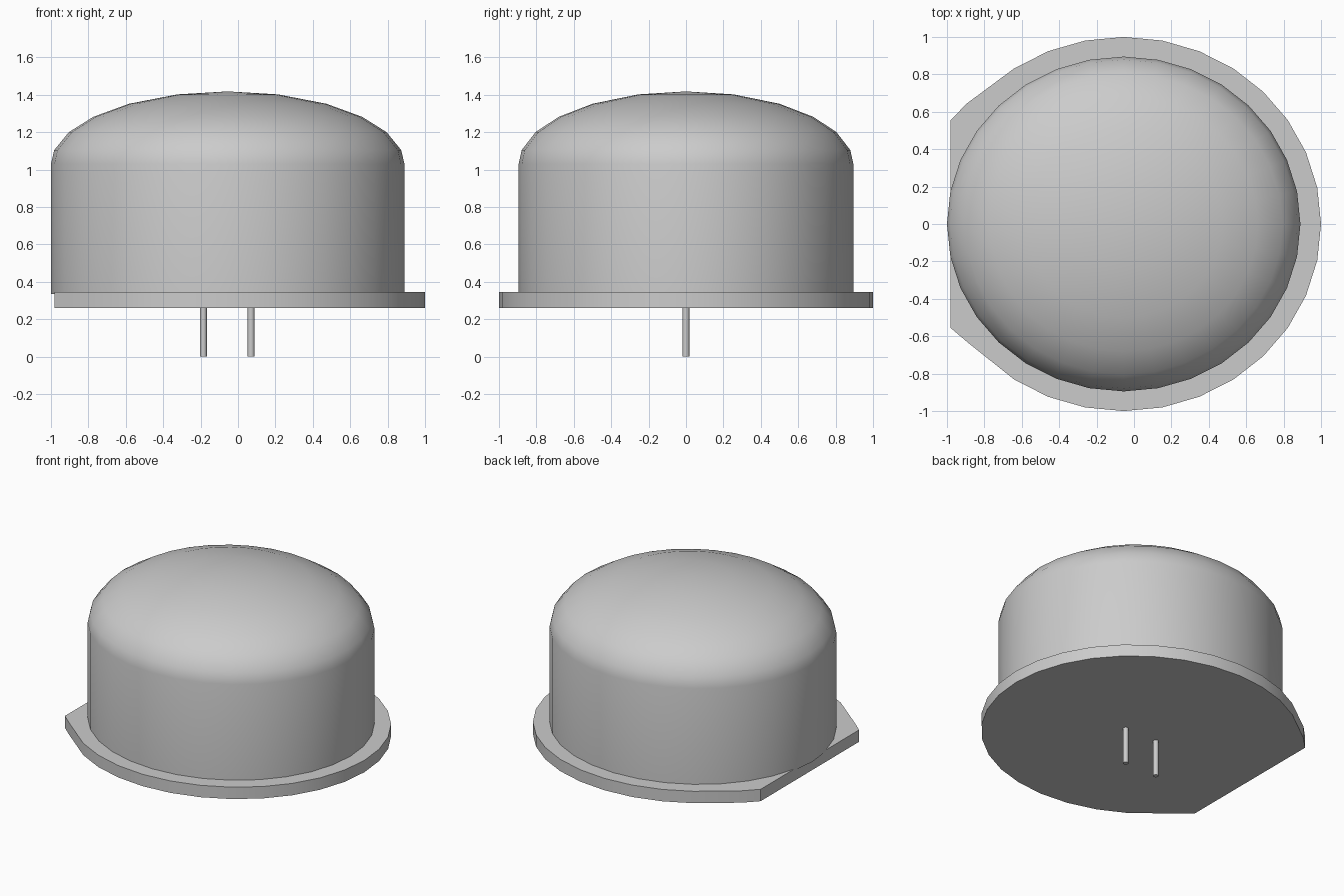
import bpy
import bmesh
import math

cube = bpy.data.objects.get("Cube")
if cube:
    bpy.data.objects.remove(cube, do_unlink=True)

CX = -0.055      # shared axis of can and flange
SIDES = 32

metal = bpy.data.materials.new("light grey metal")
metal.use_nodes = True
GREY = (0.6, 0.6, 0.6, 1.0)
metal.diffuse_color = GREY
metal.node_tree.nodes["Principled BSDF"].inputs["Base Color"].default_value = GREY


def ring(rx, ry, z, n=SIDES, cx=CX):
    return [(cx + rx * math.cos(2 * math.pi * i / n),
             ry * math.sin(2 * math.pi * i / n), z) for i in range(n)]


def loft(name, rings, apex=None):
    """Skin matching rings; cap the bottom, and the top with a fan or a flat face."""
    bm = bmesh.new()
    loops = [[bm.verts.new(p) for p in r] for r in rings]
    n = len(loops[0])
    for low, high in zip(loops, loops[1:]):
        for i in range(n):
            j = (i + 1) % n
            bm.faces.new((low[i], low[j], high[j], high[i]))
    bm.faces.new(loops[0][::-1])
    if apex:
        tip = bm.verts.new(apex)
        for i in range(n):
            bm.faces.new((loops[-1][i], loops[-1][(i + 1) % n], tip))
    else:
        bm.faces.new(loops[-1])
    bmesh.ops.recalc_face_normals(bm, faces=bm.faces)
    mesh = bpy.data.meshes.new(name)
    bm.to_mesh(mesh)
    bm.free()
    mesh.materials.append(metal)
    obj = bpy.data.objects.new(name, mesh)
    bpy.context.collection.objects.link(obj)
    bpy.ops.object.select_all(action='DESELECT')
    obj.select_set(True)
    bpy.context.view_layer.objects.active = obj
    bpy.ops.object.shade_smooth_by_angle(angle=math.radians(35))
    return obj


# Domed can: straight wall, then a quarter-ellipse dome
RX, RY = 0.945, 0.895
WALL_TOP, TOP = 1.03, 1.418
can_rings = [ring(RX, RY, 0.335), ring(RX, RY, WALL_TOP)]
for deg in (11, 26, 40.5, 56, 73.5):
    a = math.radians(deg)
    can_rings.append(ring(RX * math.cos(a), RY * math.cos(a),
                          WALL_TOP + (TOP - WALL_TOP) * math.sin(a)))
loft("domed_can", can_rings, apex=(CX, 0, TOP))

# Base flange: round plate with one flat side
arc = [(x, y) for x, y, z in ring(1.055, 1.0, 0)]
outline = ([p for p in arc[:14] if p[0] > -0.7]
           + [(-0.893, 0.645), (-0.98, 0.556), (-0.98, -0.556), (-0.893, -0.63)]
           + [p for p in arc[18:] if p[0] > -0.7])
loft("base_flange", [[(x, y, z) for x, y in outline] for z in (0.26, 0.345)])

# Two lead pins under the flange
for name, x in (("right_pin", -0.185), ("left_pin", 0.07)):
    loft(name, [ring(0.018, 0.018, z, 16, x) for z in (0.0, 0.27)])
